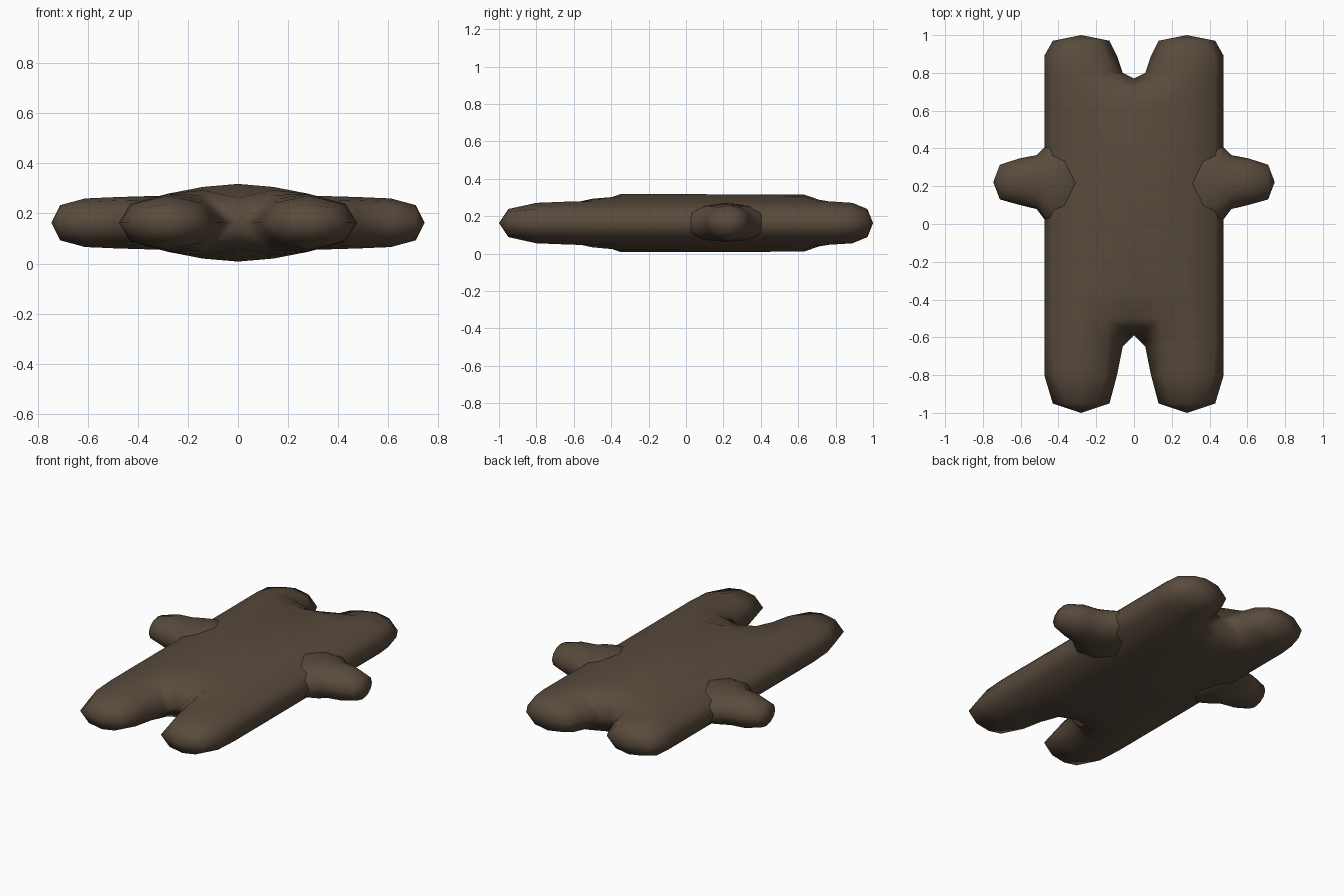
import bpy, bmesh, math

MID = 0.163  # height of the horizontal symmetry plane

brown = bpy.data.materials.new("dark brown hide")
brown.diffuse_color = (0.10, 0.07, 0.046, 1)


def finish(bm, name):
    bmesh.ops.remove_doubles(bm, verts=bm.verts, dist=0.0005)
    bmesh.ops.recalc_face_normals(bm, faces=bm.faces)
    me = bpy.data.meshes.new(name)
    bm.to_mesh(me)
    bm.free()
    me.materials.append(brown)
    for p in me.polygons:
        p.use_smooth = True
    ob = bpy.data.objects.new(name, me)
    bpy.context.collection.objects.link(ob)
    return ob


# Hide body: rows along y of (y, four x positions, four half thicknesses)
# columns: inner edge, inner shoulder, lobe middle, outer shoulder, outer edge
rows = [
    (-1.00, (.28, .28, .28, .28, .28), (0, 0, 0, 0)),
    (-0.95, (.13, .19, .28, .37, .43), (0, .060, .075, .060)),
    (-0.80, (.09, .15, .28, .42, .475), (0, .080, .108, .075)),
    (-0.65, (.06, .14, .28, .43, .475), (0, .095, .114, .075)),
    (-0.59, (.00, .14, .28, .43, .475), (0, .110, .116, .075)),
    (-0.50, (.00, .14, .28, .43, .475), (.10, .130, .116, .075)),
    (-0.35, (.00, .14, .28, .43, .475), (.155, .143, .116, .075)),
    (0.63, (.00, .14, .28, .43, .475), (.153, .142, .116, .075)),
    (0.71, (.00, .14, .28, .43, .475), (.11, .125, .116, .075)),
    (0.77, (.00, .14, .28, .43, .475), (0, .110, .115, .075)),
    (0.80, (.06, .14, .28, .43, .475), (0, .095, .114, .075)),
    (0.89, (.09, .15, .28, .42, .475), (0, .080, .108, .075)),
    (0.97, (.13, .19, .28, .37, .43), (0, .060, .075, .060)),
    (1.00, (.28, .28, .28, .28, .28), (0, 0, 0, 0)),
]
bm = bmesh.new()
for sx in (1, -1):
    for sz in (1, -1):
        grid = [[bm.verts.new((sx * x, y, MID + sz * h))
                 for x, h in zip(xs, hs + (0,))] for y, xs, hs in rows]
        for a, b in zip(grid, grid[1:]):
            for i in range(4):
                bm.faces.new((a[i], a[i + 1], b[i + 1], b[i]))
bmesh.ops.dissolve_degenerate(bm, dist=0.0005, edges=bm.edges)
finish(bm, "hide_body")

# Side flaps: rings along x of (x, centre y, half width, half thickness)
rings = [(.24, .215, .26, .110), (.43, .215, .225, .104), (.475, .215, .19, .103),
         (.515, .222, .143, .101), (.61, .224, .122, .097),
         (.71, .222, .092, .070), (.745, .222, 0, 0)]
N = 12
for side, s in (("left", -1), ("right", 1)):
    bm = bmesh.new()
    loops = [[bm.verts.new((s * x, cy + w * math.cos(k * math.tau / N),
                            MID + h * math.sin(k * math.tau / N)))
              for k in range(N)] for x, cy, w, h in rings]
    for a, b in zip(loops, loops[1:]):
        for k in range(N):
            j = (k + 1) % N
            bm.faces.new((a[k], a[j], b[j], b[k]))
    bm.faces.new(loops[0])
    finish(bm, side + "_flap")

# Rest the whole hide on the ground
for ob in bpy.data.objects:
    ob.location.z = 0
